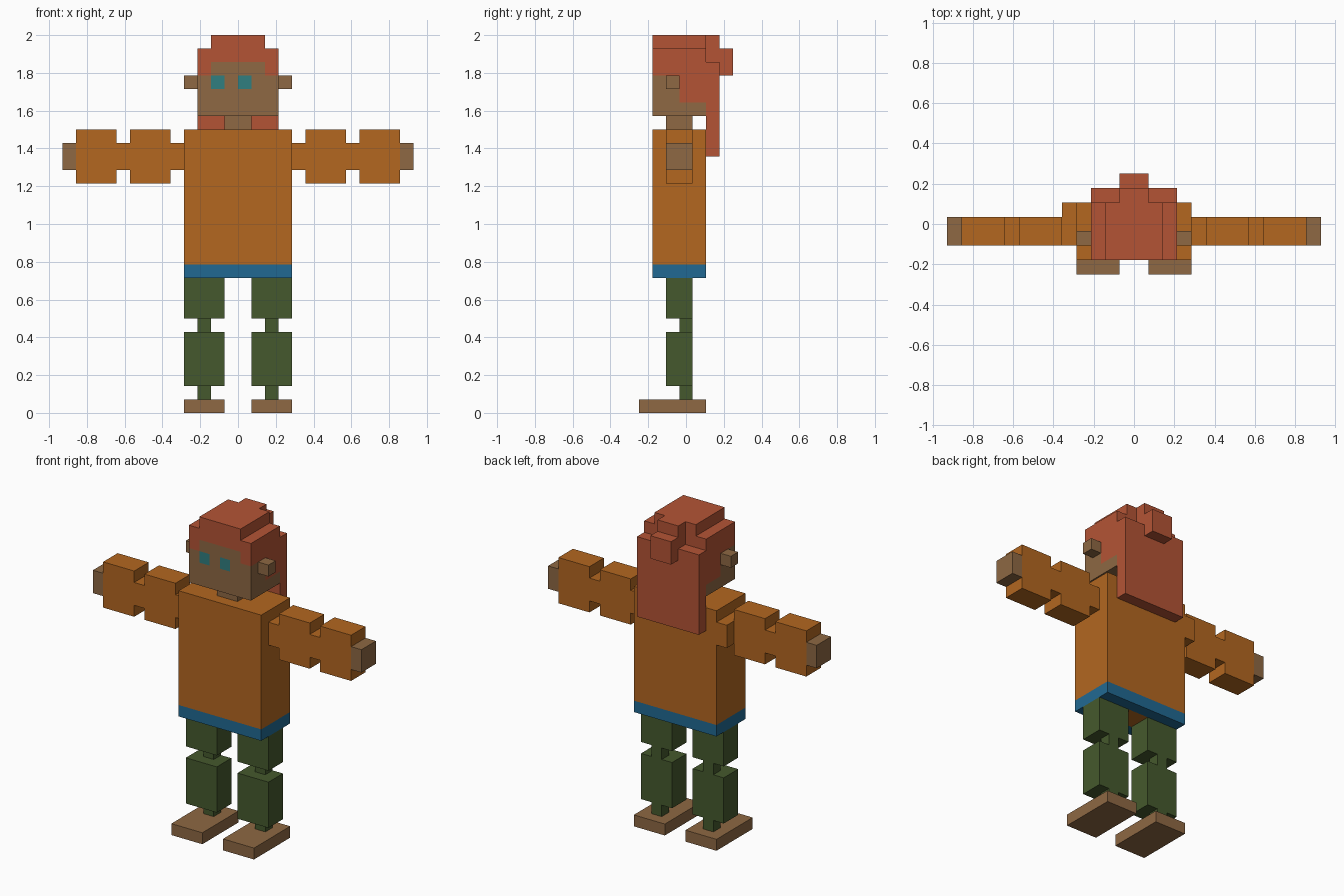
import bpy, bmesh
from mathutils import Vector

if "Cube" in bpy.data.objects:
    bpy.data.objects.remove(bpy.data.objects["Cube"])

U = 1 / 14                      # edge length of one block
cells = {}                      # block position -> (part, material)


def material(name, rgb):
    def lin(v):
        v /= 255
        return v / 12.92 if v <= 0.04045 else ((v + 0.055) / 1.055) ** 2.4
    m = bpy.data.materials.new(name)
    m.diffuse_color = (*[lin(v) for v in rgb], 1)
    m.use_nodes = True
    m.node_tree.nodes["Principled BSDF"].inputs["Base Color"].default_value = m.diffuse_color
    return m


skin = material("skin", (142, 104, 67))
hair = material("red hair", (180, 84, 53))
orange = material("orange shirt", (179, 103, 32))
blue = material("blue belt", (33, 105, 146))
green = material("green trousers", (69, 89, 45))
teal = material("teal eyes", (48, 126, 128))


def fill(part, mat, x, y, z):
    """Fill a box of blocks; later boxes replace earlier ones."""
    for i in range(*x):
        for j in range(*y):
            for k in range(*z):
                cells[i, j, k] = (part, mat)


def fill_pair(part, mat, x, y, z):
    """Fill a box on the right and its mirror image on the left."""
    fill("right_" + part, mat, x, y, z)
    fill("left_" + part, mat, (-x[1], -x[0]), y, z)


# Feet, legs with thin ankles and knees
fill_pair("foot", skin, (1, 4), (0, 5), (0, 1))
fill_pair("ankle", green, (2, 3), (3, 4), (1, 2))
fill_pair("lower_leg", green, (1, 4), (2, 4), (2, 6))
fill_pair("knee", green, (2, 3), (3, 4), (6, 7))
fill_pair("upper_leg", green, (1, 4), (2, 4), (7, 10))

# Torso with a belt around its lower edge
fill("belt", blue, (-4, 4), (1, 5), (10, 11))
fill("torso", orange, (-3, 3), (2, 4), (10, 11))
fill("torso", orange, (-4, 4), (1, 5), (11, 21))

# Arms held out sideways
fill_pair("shoulder", orange, (4, 5), (2, 4), (18, 20))
fill("left_shoulder", orange, (-5, -4), (4, 5), (18, 20))
fill_pair("upper_arm", orange, (5, 8), (2, 4), (17, 21))
fill_pair("elbow", orange, (8, 9), (2, 4), (18, 20))
fill_pair("forearm", orange, (9, 12), (2, 4), (17, 21))
fill_pair("hand", skin, (12, 13), (2, 4), (18, 20))

# Head, ears and eyes
fill("neck", skin, (-1, 1), (2, 4), (21, 22))
fill("head", skin, (-3, 3), (1, 5), (22, 26))
fill_pair("ear", skin, (3, 4), (2, 3), (24, 25))
fill("left_eye", teal, (-2, -1), (1, 2), (24, 25))
fill("right_eye", teal, (0, 1), (1, 2), (24, 25))

# Hair: back of skull, temples, cap, crown, long back and knot
fill("hair", hair, (-3, 3), (3, 5), (23, 26))
fill_pair("temple_hair", hair, (2, 3), (1, 3), (25, 26))
fill("hair", hair, (-3, 3), (1, 5), (26, 27))
fill("hair", hair, (-2, 2), (1, 5), (27, 28))
fill("hair", hair, (-1, 1), (5, 6), (26, 28))
fill("hair", hair, (-3, 3), (5, 6), (19, 26))
fill("hair_knot", hair, (-1, 1), (6, 7), (25, 27))

# One object per part, keeping only the outer block sides
for part in dict.fromkeys(p for p, m in cells.values()):
    bm = bmesh.new()
    mat = None
    for pos, (p, m) in cells.items():
        if p != part:
            continue
        mat = m
        for axis in range(3):
            for sign in (-1, 1):
                n = Vector((0, 0, 0))
                n[axis] = sign
                if tuple(int(a + b) for a, b in zip(pos, n)) in cells:
                    continue
                s = Vector((0, 0, 0))
                s[(axis + 1) % 3] = 1
                t = n.cross(s)
                c = Vector(pos) + Vector((0.5, -3, 0.5)) + n / 2
                corners = (-s - t, s - t, s + t, t - s)
                bm.faces.new([bm.verts.new((c + q / 2) * U) for q in corners])
    bmesh.ops.remove_doubles(bm, verts=bm.verts, dist=U / 100)
    bmesh.ops.dissolve_limit(bm, angle_limit=0.01, verts=bm.verts, edges=bm.edges)
    mesh = bpy.data.meshes.new(part)
    bm.to_mesh(mesh)
    bm.free()
    mesh.materials.append(mat)
    bpy.context.collection.objects.link(bpy.data.objects.new(part, mesh))
